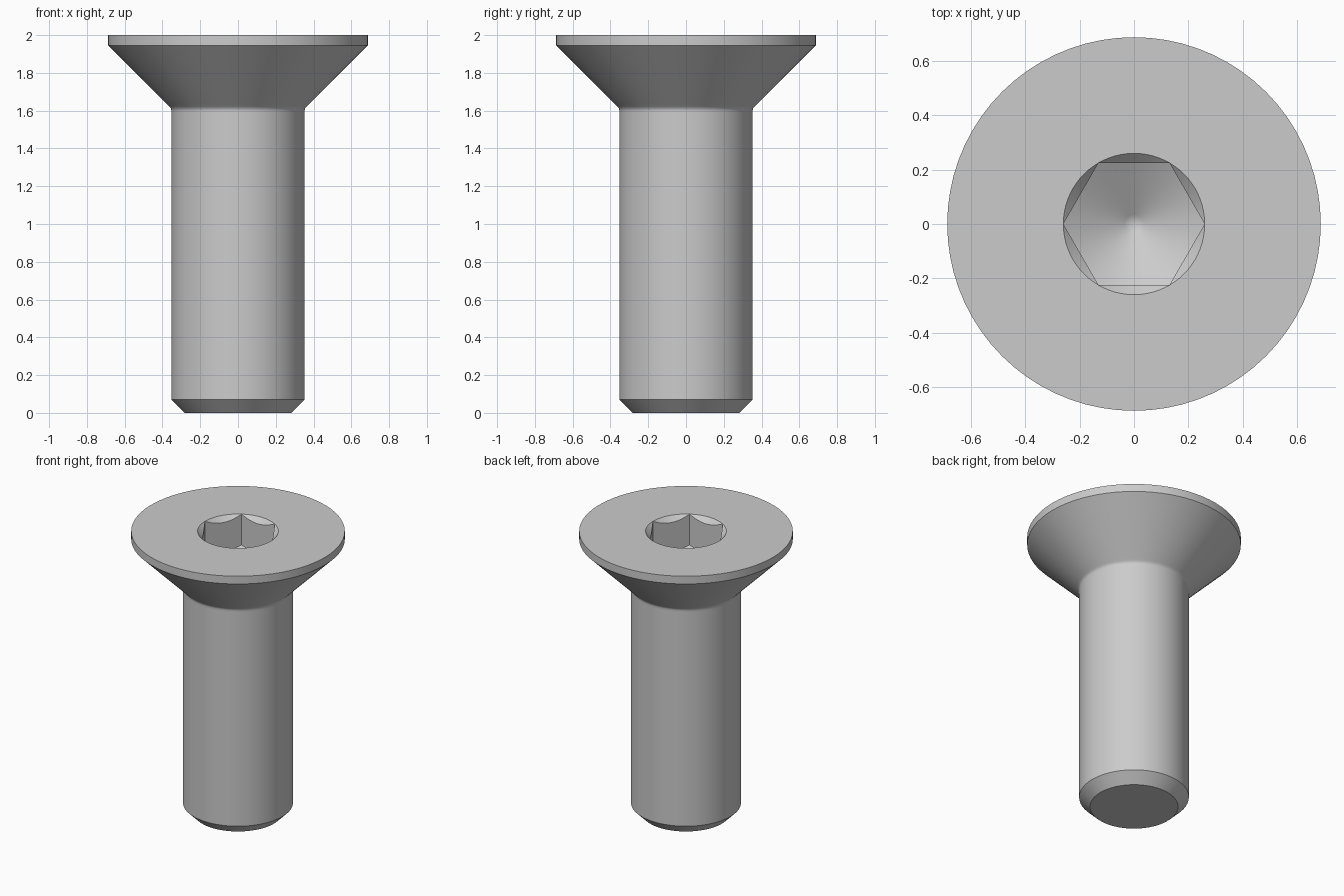
import bpy, bmesh, math

cube = bpy.data.objects.get("Cube")
if cube:
    bpy.data.objects.remove(cube, do_unlink=True)

SEGMENTS = 72
SOCKET_R = 0.26                      # hexagon corner radius
APOTHEM = SOCKET_R * math.cos(math.pi / 6)
SOCKET_DEPTH = 0.22
FLOOR_SLOPE = math.tan(math.pi / 6)

steel = bpy.data.materials.new("grey steel")
steel.use_nodes = True
steel.diffuse_color = (0.6, 0.6, 0.6, 1)
steel.node_tree.nodes["Principled BSDF"].inputs["Base Color"].default_value = (0.6, 0.6, 0.6, 1)


def circle(radius, z):
    """Ring function: constant radius and height."""
    return lambda angle: (radius, z)


def hexagon(z, slope):
    """Ring function: hexagon whose height falls towards the middle of its flats."""
    def ring(angle):
        offset = angle % (math.pi / 3) - math.pi / 6
        radius = APOTHEM / math.cos(offset)
        return radius, z - (SOCKET_R - radius) * slope
    return ring


bm = bmesh.new()


def add_ring(ring):
    verts = []
    for i in range(SEGMENTS):
        angle = math.tau * i / SEGMENTS
        radius, z = ring(angle)
        verts.append(bm.verts.new((radius * math.cos(angle), radius * math.sin(angle), z)))
    return verts


def bridge(low, high):
    for i in range(SEGMENTS):
        j = (i + 1) % SEGMENTS
        bm.faces.new((low[i], low[j], high[j], high[i]))


# Chamfered tip, shank, softened neck, countersunk head and rim
outer = [(0.283, 0), (0.353, 0.07), (0.353, 1.59), (0.353, 1.603),
         (0.356, 1.613), (0.364, 1.622), (0.375, 1.633), (0.687, 1.945), (0.687, 2)]
rings = [circle(r, z) for r, z in outer]

# Socket: countersunk mouth, hexagonal walls and drilled cone floor
floor_z = 2 - SOCKET_DEPTH
rings += [circle(SOCKET_R, 2), hexagon(2, 1), hexagon(floor_z, FLOOR_SLOPE),
          circle(0.035, floor_z - (SOCKET_R - 0.035) * FLOOR_SLOPE)]

loops = [add_ring(ring) for ring in rings]
for low, high in zip(loops, loops[1:]):
    bridge(low, high)

# Close the tip and the point of the drilled floor
bm.faces.new(loops[0][::-1])
apex = bm.verts.new((0, 0, floor_z - SOCKET_R * FLOOR_SLOPE))
for i in range(SEGMENTS):
    bm.faces.new((loops[-1][i], loops[-1][(i + 1) % SEGMENTS], apex))

# Mouth and hexagon meet at the six corners
bmesh.ops.remove_doubles(bm, verts=bm.verts[:], dist=0.0001)
bmesh.ops.recalc_face_normals(bm, faces=bm.faces[:])

mesh = bpy.data.meshes.new("countersunk_screw")
bm.to_mesh(mesh)
bm.free()
mesh.materials.append(steel)
screw = bpy.data.objects.new("countersunk_screw", mesh)
bpy.context.collection.objects.link(screw)

bpy.ops.object.select_all(action="DESELECT")
screw.select_set(True)
bpy.context.view_layer.objects.active = screw
bpy.ops.object.shade_smooth_by_angle(angle=math.radians(30))
